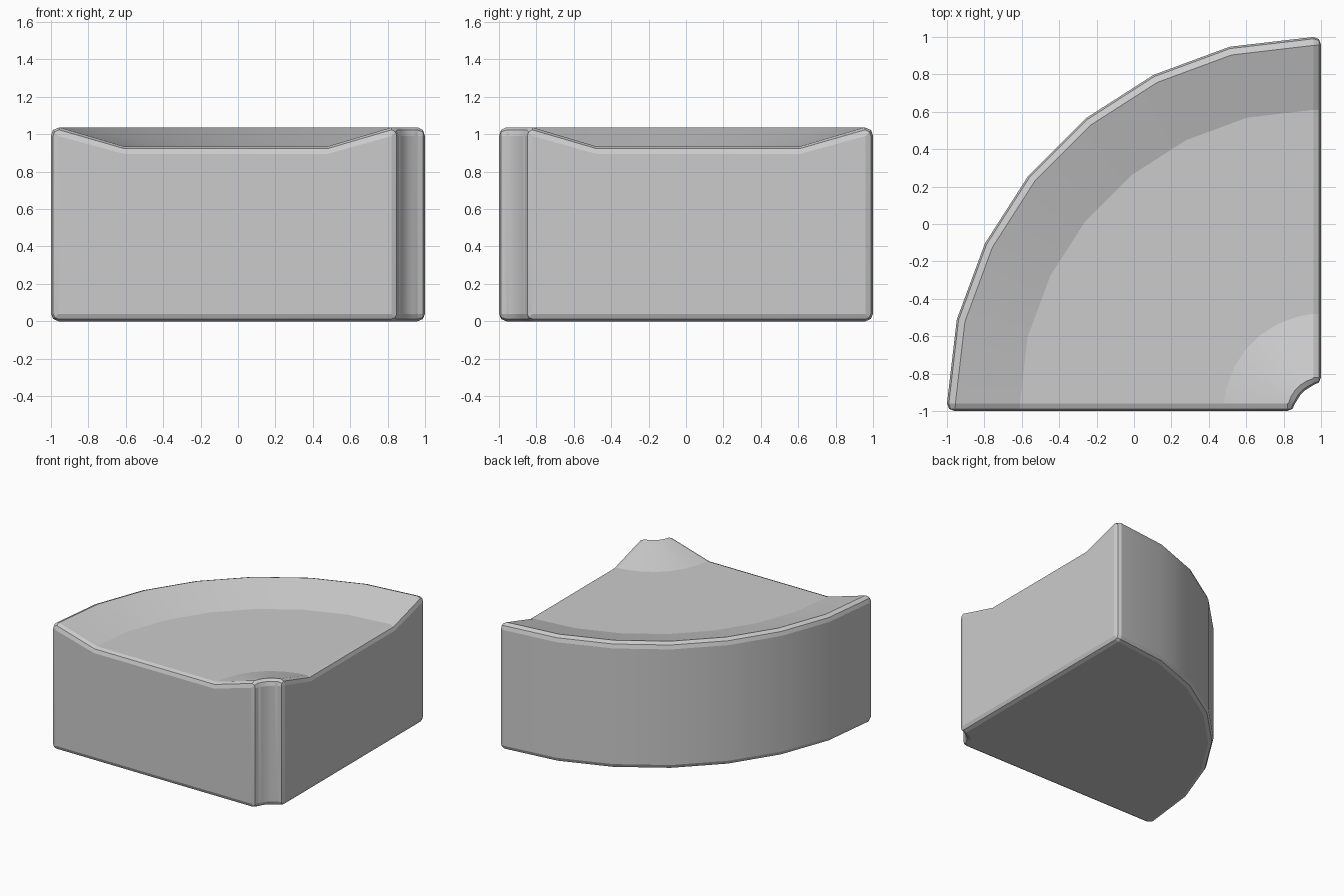
import bpy, bmesh, math

if "Cube" in bpy.data.objects:
    bpy.data.objects.remove(bpy.data.objects["Cube"])

# Radial cross-section: (radius, height, inset target radius, inset target height)
B = 0.04
SECTION = []


def corner(points, tr, tz):
    SECTION.extend((r, z, tr, tz) for r, z in points)


corner([(1.96, 0.0), (1.988, 0.012), (2.0, B)], 1.96, B)           # outer foot
corner([(2.0, 0.99), (1.99, 1.022), (1.955, 1.037)], 1.96, 0.99)   # outer rim
corner([(1.61, 0.935)], 1.61, 0.895)                               # trough floor
corner([(0.52, 0.935)], 0.52, 0.895)
corner([(0.178, 1.037), (0.15, 1.022), (0.14, 0.99)], 0.18, 0.99)  # inner rim
corner([(0.14, B), (0.152, 0.012), (0.18, 0.0)], 0.18, B)          # inner foot


def end_section(e, t, flip):
    """Flat section a distance e from an end plane, shrunk by t."""
    out = []
    for r, z, tr, tz in SECTION:
        r, z = r + (tr - r) * t, z + (tz - z) * t
        out.append((1 - e, r - 1, z) if flip else (1 - r, e - 1, z))
    return out


def arc_section(deg):
    """Radial section at an angle around the corner (1, -1)."""
    a = math.radians(deg)
    out = []
    for r, z, _, _ in SECTION:
        r += 0.008 if r > 1 else 0
        x, y = r * math.cos(a), r * math.sin(a)
        out.append((1 - max(x, B + 0.005), max(y, B + 0.005) - 1, z))
    return out


ENDS = [(0.0, 1.0), (0.012, 0.29), (B, 0.0)]
sections = [end_section(e, t, False) for e, t in ENDS]
sections += [arc_section(d) for d in (14.1, 26.5, 38.8, 51.2, 63.5, 75.9)]
sections += [end_section(e, t, True) for e, t in reversed(ENDS)]

# Sweep the sections into the quarter-turn block
bm = bmesh.new()
rings = [[bm.verts.new(p) for p in s] for s in sections]
n = len(SECTION)
for a, b in zip(rings, rings[1:]):
    for i in range(n):
        j = (i + 1) % n
        bm.faces.new((a[i], a[j], b[j], b[i]))
bm.faces.new(rings[0])
bm.faces.new(rings[-1])
bmesh.ops.remove_doubles(bm, verts=bm.verts[:], dist=0.001)
bmesh.ops.recalc_face_normals(bm, faces=bm.faces[:])

mesh = bpy.data.meshes.new("curved_trough_block")
bm.to_mesh(mesh)
bm.free()
block = bpy.data.objects.new("curved_trough_block", mesh)
bpy.context.collection.objects.link(block)
bpy.context.view_layer.objects.active = block
block.select_set(True)
bpy.ops.object.shade_smooth_by_angle(angle=math.radians(15))
